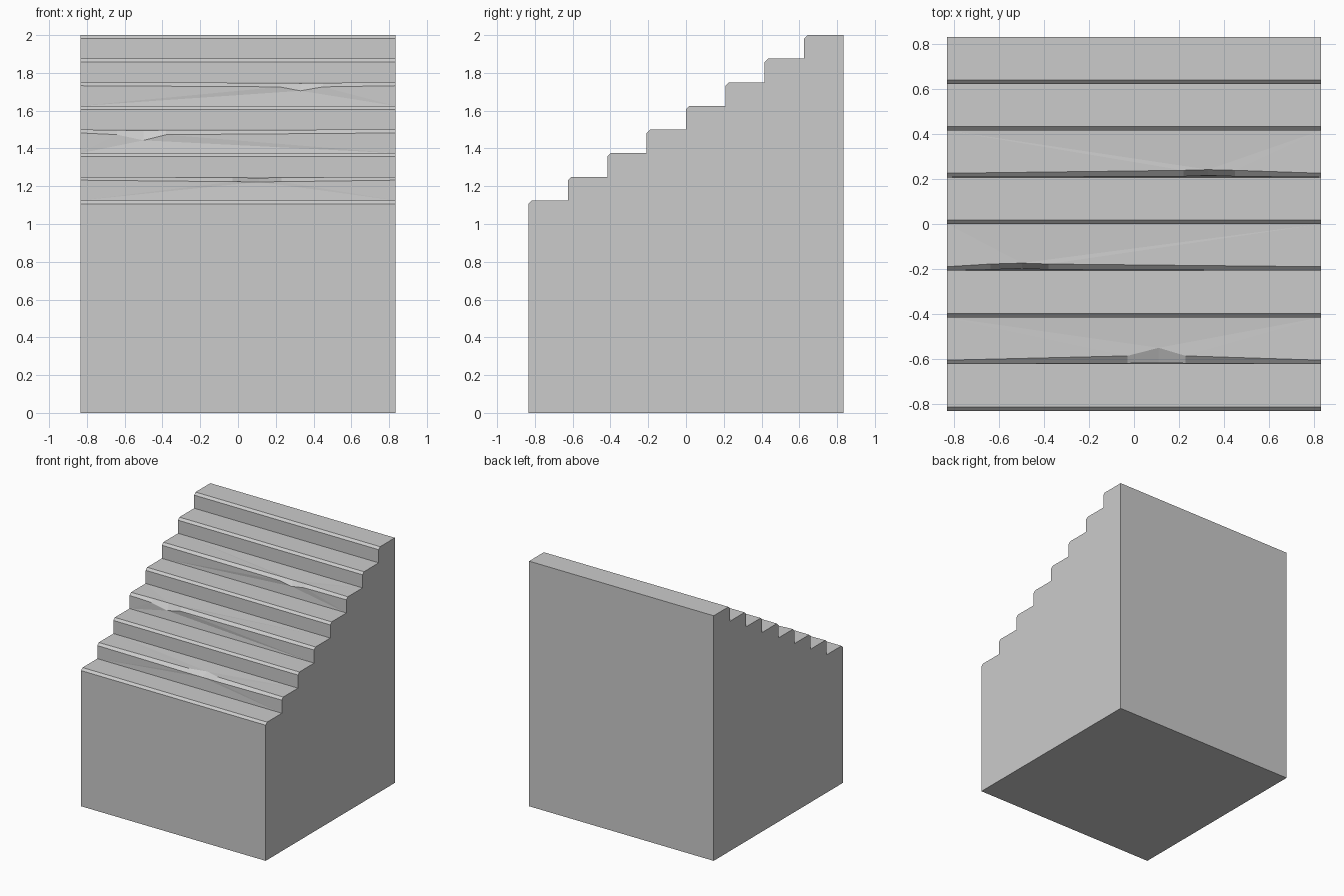
import bpy, bmesh

if "Cube" in bpy.data.objects:
    bpy.data.objects.remove(bpy.data.objects["Cube"])

W, D = 0.833, 0.833          # half width, half depth
STEPS, FIRST, RISE = 8, 1.125, 0.125
TREAD = 2 * D / STEPS
CH = 0.018                   # nosing chamfer

# Worn spots: step -> lower edge points and upper edge points (x, inset y, drop z)
CHIPS = {
    1: ([(-0.03, .004, .026), (0.11, .006, .027), (0.23, .004, .026)],
        [(-0.03, .037, .004), (0.11, .073, .006), (0.23, .037, .004)]),
    3: ([(-0.64, .005, .027), (-0.50, .010, .057), (-0.38, .005, .027)],
        [(-0.64, .030, .003), (-0.50, .034, .005), (-0.38, .030, .003)]),
    5: ([(0.22, .004, .024), (0.33, .008, .045), (0.45, .004, .024)],
        [(0.22, .031, .003), (0.33, .034, .005), (0.45, .031, .003)]),
}

bm = bmesh.new()


def vert(x, y, z):
    return bm.verts.new((x, y, z))


def fan(edge, left, right):
    """Fill between a broken edge and the straight edge left-right."""
    if len(edge) == 2:
        bm.faces.new((left, right, edge[1], edge[0]))
        return
    m = len(edge) // 2
    for i in range(len(edge) - 1):
        corner = left if i < m else right
        bm.faces.new((corner, edge[i + 1], edge[i]))
    bm.faces.new((left, right, edge[m]))


base_l, base_r = vert(-W, -D, 0), vert(W, -D, 0)
left, right = base_l, base_r
side_l, side_r = [left], [right]

for s in range(STEPS):
    y, z = -D + s * TREAD, FIRST + s * RISE
    low_chip, up_chip = CHIPS.get(s, ([], []))
    low = [vert(-W, y, z - CH)] + [vert(x, y + a, z - b) for x, a, b in low_chip] + [vert(W, y, z - CH)]
    up = [vert(-W, y + CH, z)] + [vert(x, y + a, z - b) for x, a, b in up_chip] + [vert(W, y + CH, z)]
    # riser, nosing, tread
    fan(low, left, right)
    for i in range(len(low) - 1):
        bm.faces.new((low[i], low[i + 1], up[i + 1], up[i]))
    left, right = vert(-W, y + TREAD, z), vert(W, y + TREAD, z)
    fan(up, left, right)
    side_l += [low[0], up[0], left]
    side_r += [low[-1], up[-1], right]

# back, bottom and the two stepped sides
back_l, back_r = vert(-W, D, 0), vert(W, D, 0)
bm.faces.new((left, right, back_r, back_l))
bm.faces.new((base_l, base_r, back_r, back_l))
bm.faces.new(side_l + [back_l])
bm.faces.new(side_r + [back_r])
bmesh.ops.recalc_face_normals(bm, faces=bm.faces)

mesh = bpy.data.meshes.new("stone_stairs")
bm.to_mesh(mesh)
bm.free()
bpy.context.collection.objects.link(bpy.data.objects.new("stone_stairs", mesh))
